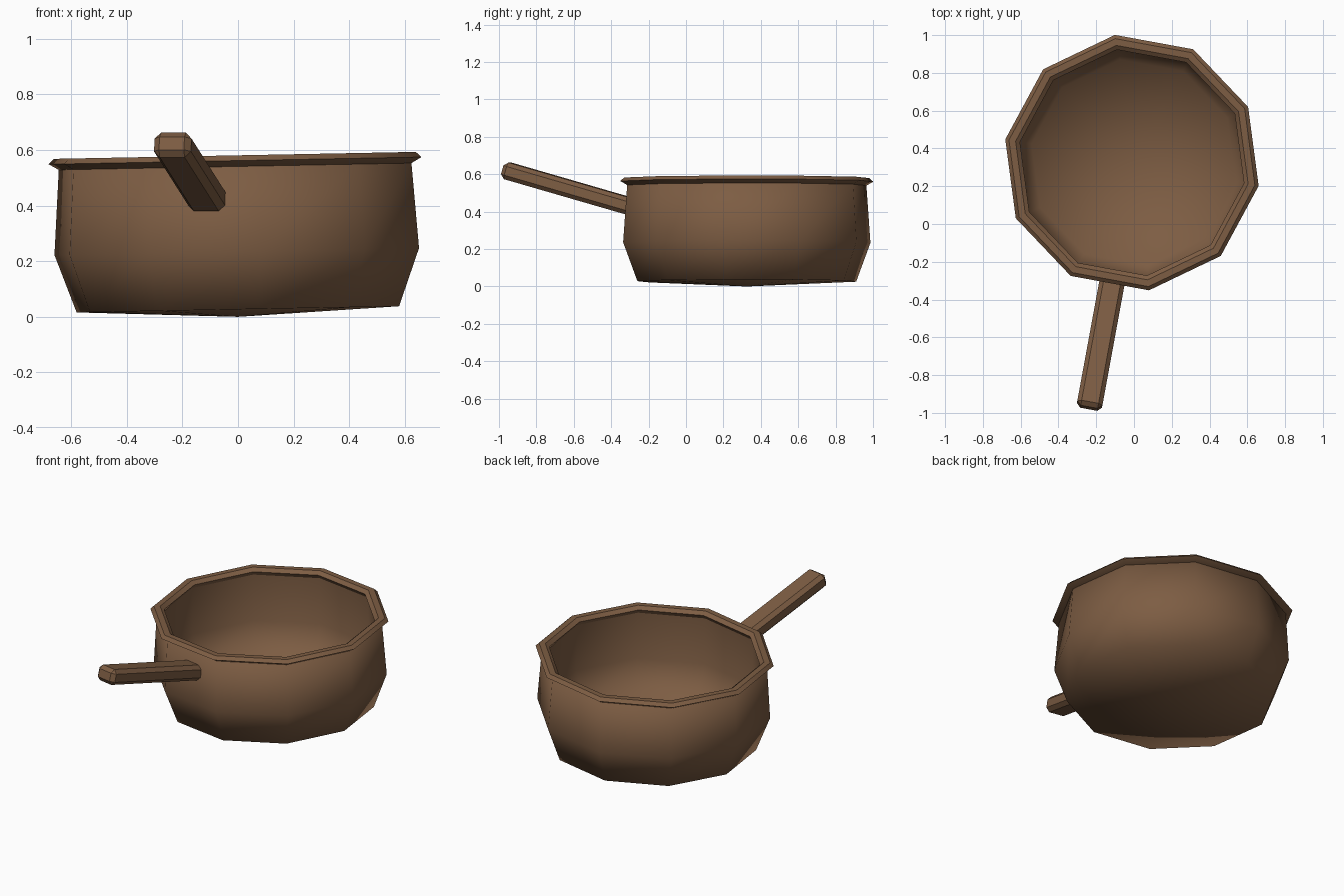
import bpy, bmesh, math
from mathutils import Matrix, Vector

if "Cube" in bpy.data.objects:
    bpy.data.objects.remove(bpy.data.objects["Cube"])

brown = bpy.data.materials.new("warm_brown")
brown.diffuse_color = (0.205, 0.109, 0.056, 1)
brown.use_nodes = True
brown.node_tree.nodes["Principled BSDF"].inputs["Base Color"].default_value = brown.diffuse_color

SIDES = 10
PHASE = math.radians(25.6)
POT = Matrix.Translation((0, 0.325, 0)) @ Matrix.Rotation(math.radians(-1.1), 4, 'Y')


def finish(name, bm, matrix, smooth_angle=None):
    """Turn a bmesh into a shaded, coloured object."""
    bm.transform(matrix)
    bmesh.ops.recalc_face_normals(bm, faces=bm.faces)
    me = bpy.data.meshes.new(name)
    bm.to_mesh(me)
    bm.free()
    me.materials.append(brown)
    ob = bpy.data.objects.new(name, me)
    bpy.context.collection.objects.link(ob)
    if smooth_angle:
        bpy.ops.object.select_all(action='DESELECT')
        ob.select_set(True)
        bpy.context.view_layer.objects.active = ob
        bpy.ops.object.shade_smooth_by_angle(angle=math.radians(smooth_angle))
    return ob


def lathe(name, profile, angle, closed=False):
    """Spin (radius, height) points into a ten-sided shell."""
    bm = bmesh.new()
    rings = []
    for r, z in profile:
        n = 1 if r == 0 else SIDES
        rings.append([bm.verts.new((r * math.cos(PHASE + i * math.tau / SIDES),
                                    r * math.sin(PHASE + i * math.tau / SIDES), z))
                      for i in range(n)])
    pairs = list(zip(rings, rings[1:]))
    if closed:
        pairs.append((rings[-1], rings[0]))
    for a, b in pairs:
        for i in range(SIDES):
            quad = [a[i % len(a)], a[(i + 1) % SIDES % len(a)],
                    b[(i + 1) % SIDES % len(b)], b[i % len(b)]]
            bm.faces.new(list(dict.fromkeys(quad)))
    return finish(name, bm, POT, angle)


def box(name, size, matrix, bevel=0):
    bm = bmesh.new()
    bmesh.ops.create_cube(bm, size=1)
    bmesh.ops.scale(bm, vec=size, verts=bm.verts)
    if bevel:
        bmesh.ops.bevel(bm, geom=bm.edges[:], offset=bevel, segments=1,
                        affect='EDGES')
    return finish(name, bm, matrix)


# pot: outer wall and inner wall in one softly shaded shell
lathe("pot_body", [(0, 0), (0.59, 0.027), (0.667, 0.235), (0.645, 0.545),
                   (0.618, 0.55), (0.625, 0.25), (0.55, 0.07), (0, 0.045)], 80)

# rim: pointed lip around the opening
lathe("rim", [(0.64, 0.538), (0.682, 0.562), (0.662, 0.581),
              (0.626, 0.581), (0.603, 0.562), (0.618, 0.538)], 40, closed=True)

# handle: chamfered bar rising outward from the middle of one side
out = math.radians(259.6)
start, end = 0.60, 1.321
slope = 0.285
mid = (start + end) / 2
frame = (Matrix.Translation((0, 0.325, 0)) @ Matrix.Rotation(out, 4, 'Z')
         @ Matrix.Translation((mid, 0, 0.4375 + (mid - 0.666) * slope))
         @ Matrix.Rotation(-math.atan(slope), 4, 'Y'))
length = (end - start) * math.hypot(1, slope)
handle = box("handle", (length, 0.135, 0.092), frame, 0.022)

# hanging hole near the handle's end
cutter = box("hole_cutter", (0.085, 0.068, 0.3),
             frame @ Matrix.Translation((length / 2 - 0.09, 0, 0)))
cutter.hide_render = True
cutter.hide_viewport = True
cut = handle.modifiers.new("hanging_hole", 'BOOLEAN')
cut.object = cutter
cut.operation = 'DIFFERENCE'
cut.solver = 'EXACT'
